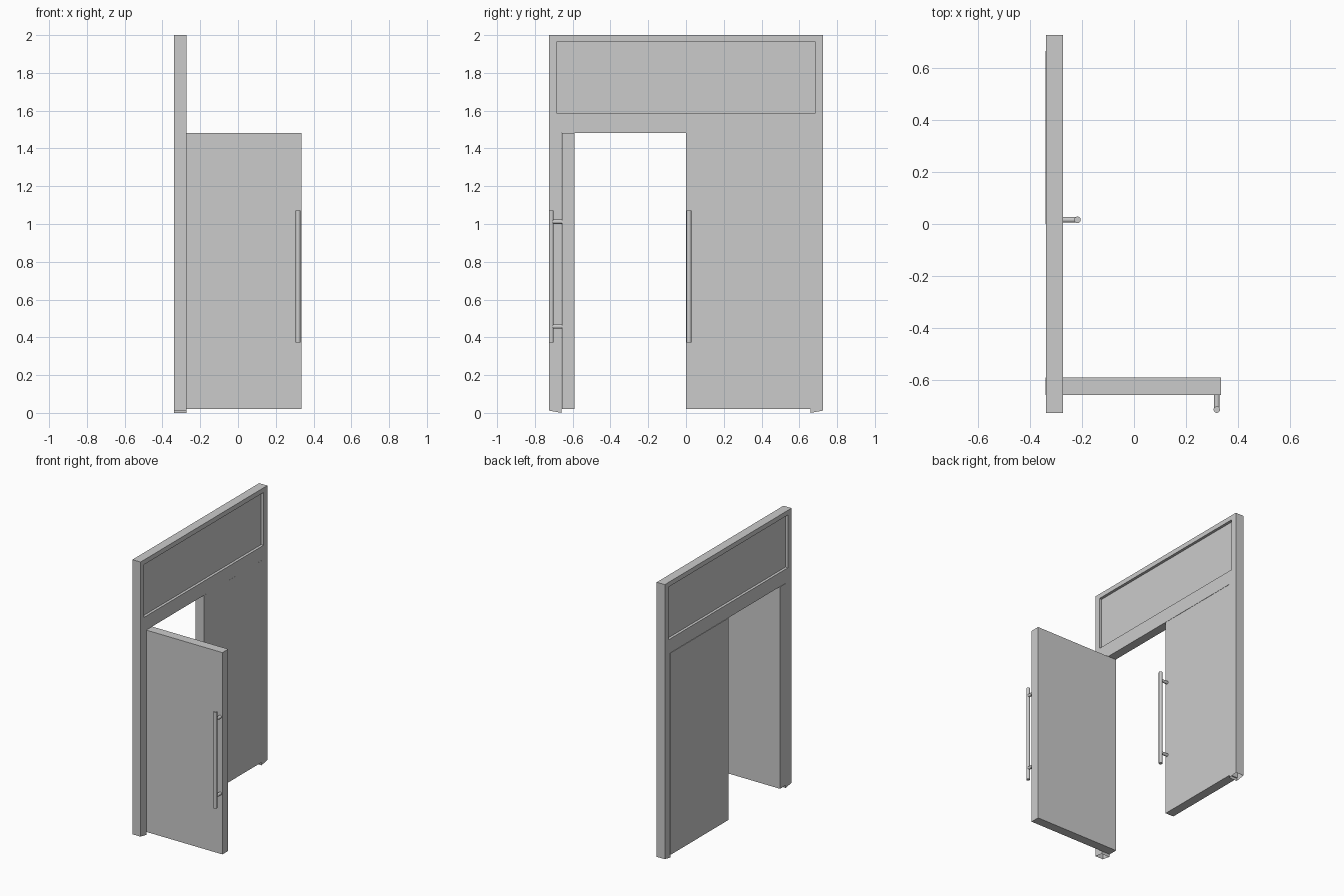
import bpy, bmesh, math
from mathutils import Vector, Matrix

if "Cube" in bpy.data.objects:
    bpy.data.objects.remove(bpy.data.objects["Cube"])

X0, X1 = -0.338, -0.273            # back and front of the frame
XC, THICK = (X0 + X1) / 2, X1 - X0


def add_mesh(name, bm):
    bmesh.ops.recalc_face_normals(bm, faces=bm.faces)
    me = bpy.data.meshes.new(name)
    bm.to_mesh(me)
    bm.free()
    ob = bpy.data.objects.new(name, me)
    bpy.context.collection.objects.link(ob)
    return ob


def box(name, lo, hi):
    lo, hi = Vector(lo), Vector(hi)
    bm = bmesh.new()
    bmesh.ops.create_cube(bm, size=1, matrix=Matrix.Translation((lo + hi) / 2)
                          @ Matrix.Diagonal((*(hi - lo), 1)))
    return add_mesh(name, bm)


def rod(bm, a, b, r, sides=24):
    a, b = Vector(a), Vector(b)
    rot = (b - a).to_track_quat('Z', 'Y').to_matrix().to_4x4()
    bmesh.ops.create_cone(bm, cap_ends=True, segments=sides, radius1=r, radius2=r,
                          depth=(b - a).length,
                          matrix=Matrix.Translation((a + b) / 2) @ rot)


def handle(name, base, out):
    """Vertical pull bar held by two posts; out = direction away from the leaf."""
    base, out = Vector(base), Vector(out)
    axis = base + out * 0.057
    bm = bmesh.new()
    rod(bm, axis + Vector((0, 0, 0.373)), axis + Vector((0, 0, 1.071)), 0.0125)
    for z in (0.457, 1.012):
        up = Vector((0, 0, z))
        rod(bm, base + up - out * 0.004, axis + up, 0.011)
    ob = add_mesh(name, bm)
    for p in ob.data.polygons:
        p.use_smooth = True
    bpy.context.view_layer.objects.active = ob
    ob.select_set(True)
    bpy.ops.object.shade_smooth_by_angle(angle=math.radians(35))
    ob.select_set(False)


# Frame: doorway outline with a transom window hole, extruded through its depth
outline = [(-0.725, 0.012), (-0.725, 2), (0.725, 2), (0.725, 0.012),
           (0.658, 0), (0.658, 1.482), (-0.658, 1.482), (-0.658, 0)]
window = [(-0.683, 1.584), (0.683, 1.584), (0.683, 1.966), (-0.683, 1.966)]
cu = bpy.data.curves.new("frame_profile", 'CURVE')
cu.dimensions, cu.fill_mode, cu.extrude = '2D', 'BOTH', THICK / 2
for pts in (outline, window):
    sp = cu.splines.new('POLY')
    sp.points.add(len(pts) - 1)
    for p, (u, v) in zip(sp.points, pts):
        p.co = (u, v, 0, 1)
    sp.use_cyclic_u = True
profile = bpy.data.objects.new("frame_profile", cu)
bpy.context.collection.objects.link(profile)
dg = bpy.context.evaluated_depsgraph_get()
me = bpy.data.meshes.new_from_object(profile.evaluated_get(dg))
bm = bmesh.new()
bm.from_mesh(me)
bpy.data.objects.remove(profile)
bpy.data.meshes.remove(me)
bmesh.ops.remove_doubles(bm, verts=bm.verts, dist=1e-5)
bm.transform(Matrix(((0, 0, 1, XC), (1, 0, 0, 0), (0, 1, 0, 0), (0, 0, 0, 1))))
# Jamb feet are open underneath
feet = [f for f in bm.faces if max(v.co.z for v in f.verts) < 0.05]
bmesh.ops.delete(bm, geom=feet, context='FACES_ONLY')
frame = add_mesh("door_frame", bm)
for p in frame.data.polygons:
    p.use_smooth = False

# Transom panel, recessed on both sides
box("transom_panel", (XC - 0.013, -0.684, 1.583), (XC + 0.013, 0.684, 1.967))

# Closed leaf and its handle
box("closed_leaf", (X0 - 0.002, 0, 0.02), (X1 - 0.001, 0.665, 1.481))
handle("closed_leaf_handle", (X1 - 0.001, 0.016, 0), (1, 0, 0))

# Open leaf, swung out at a right angle, and its handle
box("open_leaf", (X0 - 0.002, -0.657, 0.02), (0.335, -0.59, 1.481))
handle("open_leaf_handle", (0.318, -0.656, 0), (0, -1, 0))
